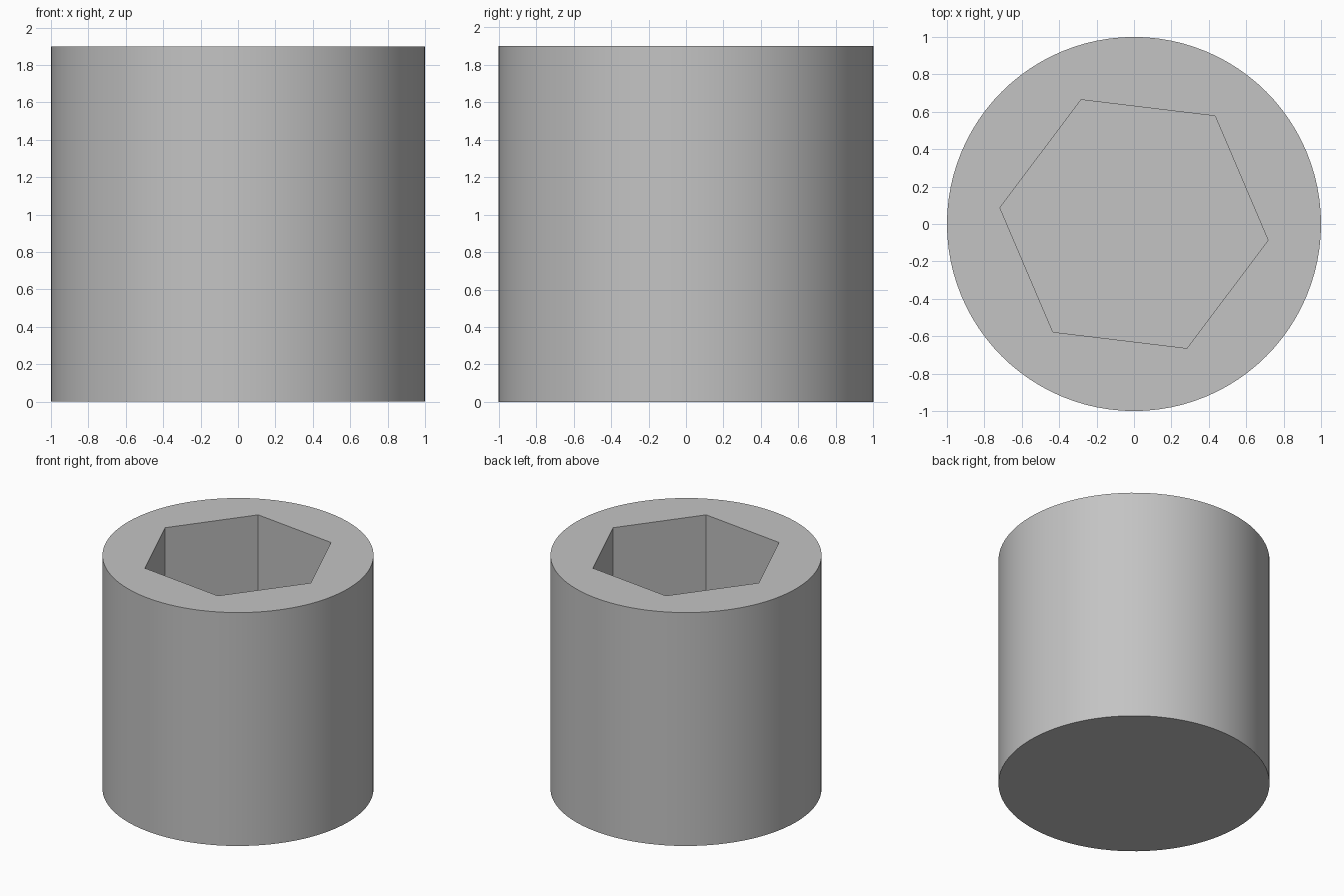
import bpy
import bmesh
from math import cos, sin, tau, radians

HEIGHT = 1.9        # overall height
RADIUS = 1.0        # outer radius
SOCKET_RADIUS = 0.722
SOCKET_TURN = radians(-6.9)
FLOOR = 0.3         # height of the socket floor
SIDES = 96

cube = bpy.data.objects.get("Cube")
if cube:
    bpy.data.objects.remove(cube, do_unlink=True)

grey = bpy.data.materials.new("plain grey")
grey.use_nodes = True
colour = (0.55, 0.55, 0.55, 1)
grey.diffuse_color = colour
grey.node_tree.nodes["Principled BSDF"].inputs["Base Color"].default_value = colour


def ring(bm, sides, radius, z, turn=0.0):
    """Closed loop of vertices and its edges."""
    verts = [bm.verts.new((radius * cos(turn + tau * i / sides),
                           radius * sin(turn + tau * i / sides), z))
             for i in range(sides)]
    edges = [bm.edges.new((verts[i], verts[(i + 1) % sides])) for i in range(sides)]
    return verts, edges


def wall(bm, lower, upper):
    n = len(lower)
    for i in range(n):
        j = (i + 1) % n
        bm.faces.new((lower[i], lower[j], upper[j], upper[i]))


bm = bmesh.new()
# Round outer wall and closed base
base, _ = ring(bm, SIDES, RADIUS, 0)
rim, rim_edges = ring(bm, SIDES, RADIUS, HEIGHT)
wall(bm, base, rim)
bm.faces.new(base[::-1])
# Six-sided socket and its floor
floor, _ = ring(bm, 6, SOCKET_RADIUS, FLOOR, SOCKET_TURN)
mouth, mouth_edges = ring(bm, 6, SOCKET_RADIUS, HEIGHT, SOCKET_TURN)
wall(bm, floor, mouth)
bm.faces.new(floor)
# Flat top between the rim and the socket mouth
bmesh.ops.triangle_fill(bm, edges=rim_edges + mouth_edges, use_beauty=True)
bmesh.ops.recalc_face_normals(bm, faces=bm.faces)

mesh = bpy.data.meshes.new("hex_socket_cylinder")
bm.to_mesh(mesh)
bm.free()
mesh.materials.append(grey)
body = bpy.data.objects.new("hex_socket_cylinder", mesh)
bpy.context.collection.objects.link(body)

# Smooth round wall with crisp rims and socket corners
bpy.context.view_layer.objects.active = body
body.select_set(True)
bpy.ops.object.shade_smooth_by_angle(angle=radians(30))
